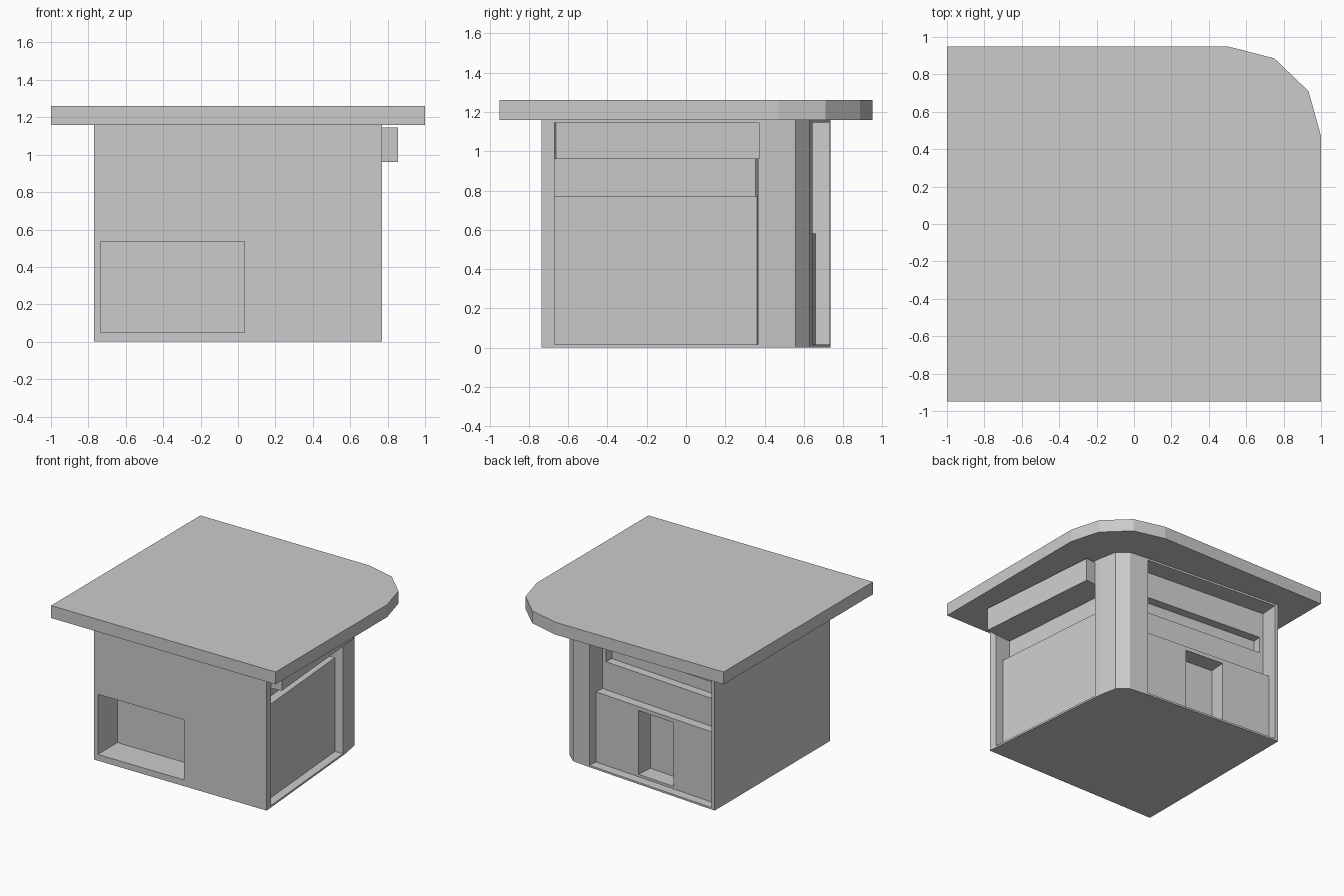
import bpy, bmesh, math
from mathutils import Vector

if "Cube" in bpy.data.objects:
    bpy.data.objects.remove(bpy.data.objects["Cube"])


def prism(name, pts, z0, z1):
    """Extrude a flat outline from z0 to z1."""
    bm = bmesh.new()
    low = bm.faces.new([bm.verts.new((x, y, z0)) for x, y in pts])
    top = bmesh.ops.extrude_face_region(bm, geom=[low])["geom"]
    bmesh.ops.translate(bm, vec=(0, 0, z1 - z0),
                        verts=[v for v in top if isinstance(v, bmesh.types.BMVert)])
    bmesh.ops.recalc_face_normals(bm, faces=bm.faces)
    me = bpy.data.meshes.new(name)
    bm.to_mesh(me)
    bm.free()
    ob = bpy.data.objects.new(name, me)
    bpy.context.collection.objects.link(ob)
    return ob


class Side:
    """A wall line: outlines are given along the wall and in depth behind it."""

    def __init__(self, start, end):
        self.o = Vector(start)
        self.e = (Vector(end) - self.o).normalized()
        self.n = Vector((-self.e.y, self.e.x))
        if self.n.dot(-self.o) < 0:
            self.n = -self.n

    def box(self, name, a, b, d0, d1, z0, z1):
        pts = [self.o + self.e * s + self.n * d
               for s, d in ((a, d0), (b, d0), (b, d1), (a, d1))]
        return prism(name, pts, z0, z1)


def cut(ob, cutters):
    for c in cutters:
        m = ob.modifiers.new("cut", 'BOOLEAN')
        m.operation, m.solver, m.object = 'DIFFERENCE', 'EXACT', c
    dg = bpy.context.evaluated_depsgraph_get()
    me = bpy.data.meshes.new_from_object(ob.evaluated_get(dg))
    ob.modifiers.clear()
    ob.data = me


# Footprint corners; the right and back walls are slightly skewed
FR, BL = (0.77, -0.735), (-0.77, 0.735)
col_a, col_b = (0.677, 0.405), (0.41, 0.645)
front = Side((-0.77, -0.735), FR)
right = Side(FR, col_a)
back = Side(BL, col_b)

# Body with rounded corner column
body = prism("body", [(-0.77, -0.735), FR, col_a, (0.648, 0.558),
                      (0.565, 0.628), col_b, BL], 0, 1.16)

# Recesses: shop window, side niche, back niche, back slot, doorway
window = front.box("window_cutter", 0.035, 0.805, -0.1, 0.25, 0.05, 0.535)
side_niche = right.box("side_cutter", 0.065, 1.105, -0.1, 0.14, 0.015, 1.145)
back_niche = back.box("back_cutter", 0.03, 1.182, -0.1, 0.15, 0.015, 1.145)
slot = back.box("slot_cutter", 0.06, 1.15, 0.1, 0.22, 0.805, 0.935)
door = back.box("door_cutter", 0.45, 0.78, 0.0, 0.21, 0.035, 0.548)
cutters = [window, side_niche, back_niche, slot, door]
cut(body, cutters)

# Raised panels in the niches
right.box("side_panel", 0.065, 1.105, 0.07, 0.14, 0.015, 0.77)
back_panel = back.box("back_panel", 0.03, 1.182, 0.075, 0.15, 0.015, 0.58)
cut(back_panel, [door])

# Sign box over the side panel
right.box("sign_box", 0.065, 1.105, -0.09, 0.14, 0.96, 1.145)

# Roof slab with one rounded corner
arc = [(0.5 + 0.5 * math.cos(math.radians(t)), 0.47 + 0.48 * math.sin(math.radians(t)))
       for t in (0, 30, 60, 90)]
prism("roof", [(-1, -0.95), (1, -0.95)] + arc + [(-1, 0.95)], 1.16, 1.26)

for c in cutters:
    bpy.data.objects.remove(c)
